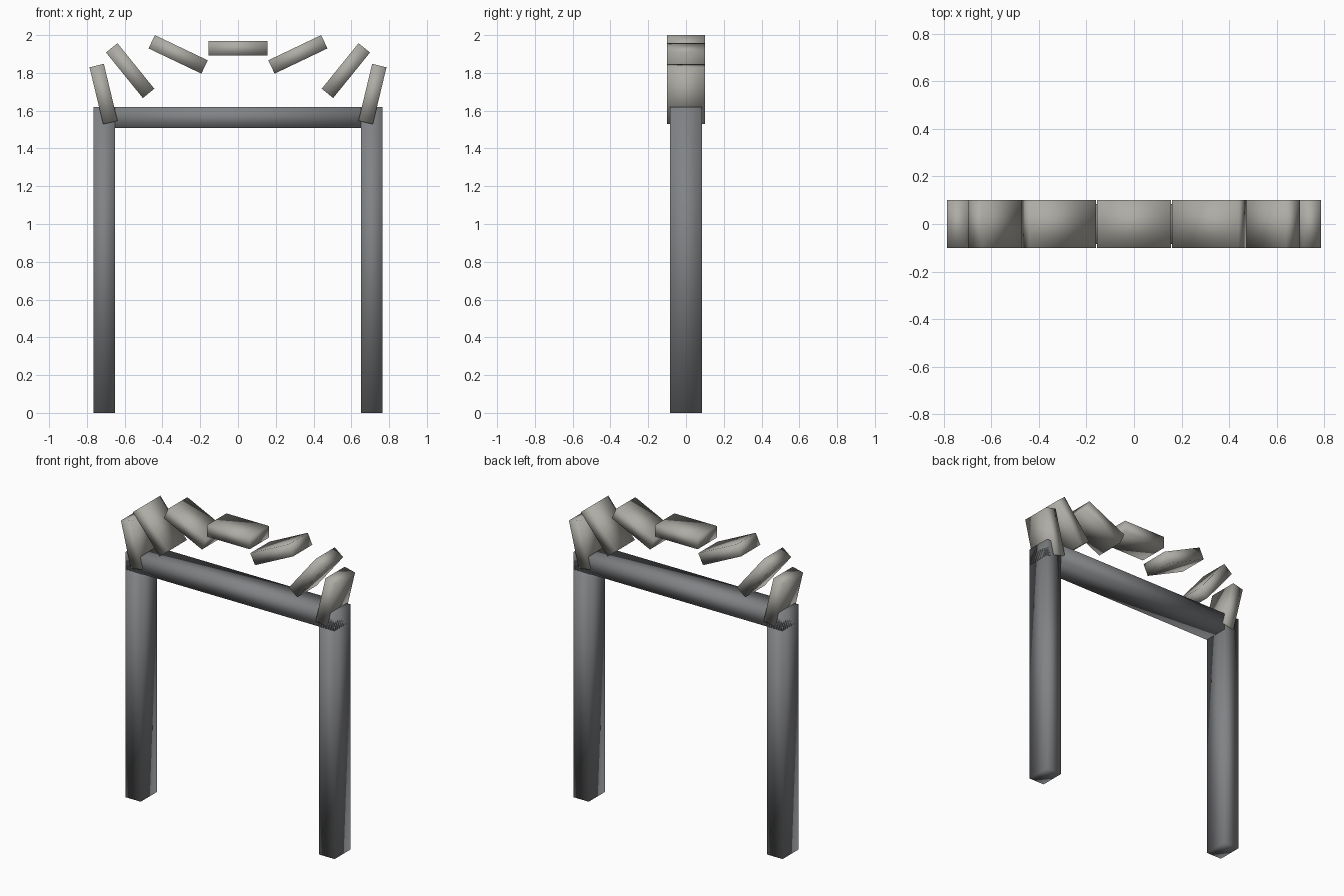
import bpy
import bmesh
from math import radians
from mathutils import Matrix

cube = bpy.data.objects.get("Cube")
if cube:
    bpy.data.objects.remove(cube, do_unlink=True)


def make_material(name, rgb):
    mat = bpy.data.materials.new(name)
    mat.use_nodes = True
    colour = (*rgb, 1.0)
    mat.diffuse_color = colour
    mat.node_tree.nodes["Principled BSDF"].inputs["Base Color"].default_value = colour
    return mat


dark_grey = make_material("dark grey", (0.22, 0.225, 0.235))
stone_grey = make_material("warm stone grey", (0.42, 0.41, 0.375))


def block(name, size, centre, mat, tilt=0):
    """Softly shaded box, tilted in the front plane."""
    bm = bmesh.new()
    bmesh.ops.create_cube(bm, size=1, matrix=Matrix.Diagonal((*size, 1)))
    for face in bm.faces:
        face.smooth = True
    mesh = bpy.data.meshes.new(name)
    bm.to_mesh(mesh)
    bm.free()
    mesh.materials.append(mat)
    obj = bpy.data.objects.new(name, mesh)
    obj.location = centre
    obj.rotation_euler.y = -radians(tilt)
    bpy.context.collection.objects.link(obj)
    return obj


# Door frame: two posts and a crossbar
post_width, depth, height = 0.113, 0.168, 1.62
for side, sign in (("left", 1), ("right", -1)):
    block(side + "_post", (post_width, depth, height),
          (sign * 0.709, 0, height / 2), dark_grey)
block("crossbar", (1.531, depth, post_width),
      (0, 0, height - post_width / 2), dark_grey)

# Arch of loose stones above the frame
stone = (0.31, 0.20, 0.078)
block("keystone", stone, (0, 0, 1.93), stone_grey)
arch = [("upper", 0.317, 1.898, 25.5),
        ("middle", 0.571, 1.812, 51),
        ("lower", 0.712, 1.688, 76.5)]
for level, x, z, tilt in arch:
    for side, sign in (("left", 1), ("right", -1)):
        block(f"{side}_{level}_arch_stone", stone, (sign * x, 0, z),
              stone_grey, sign * tilt)
